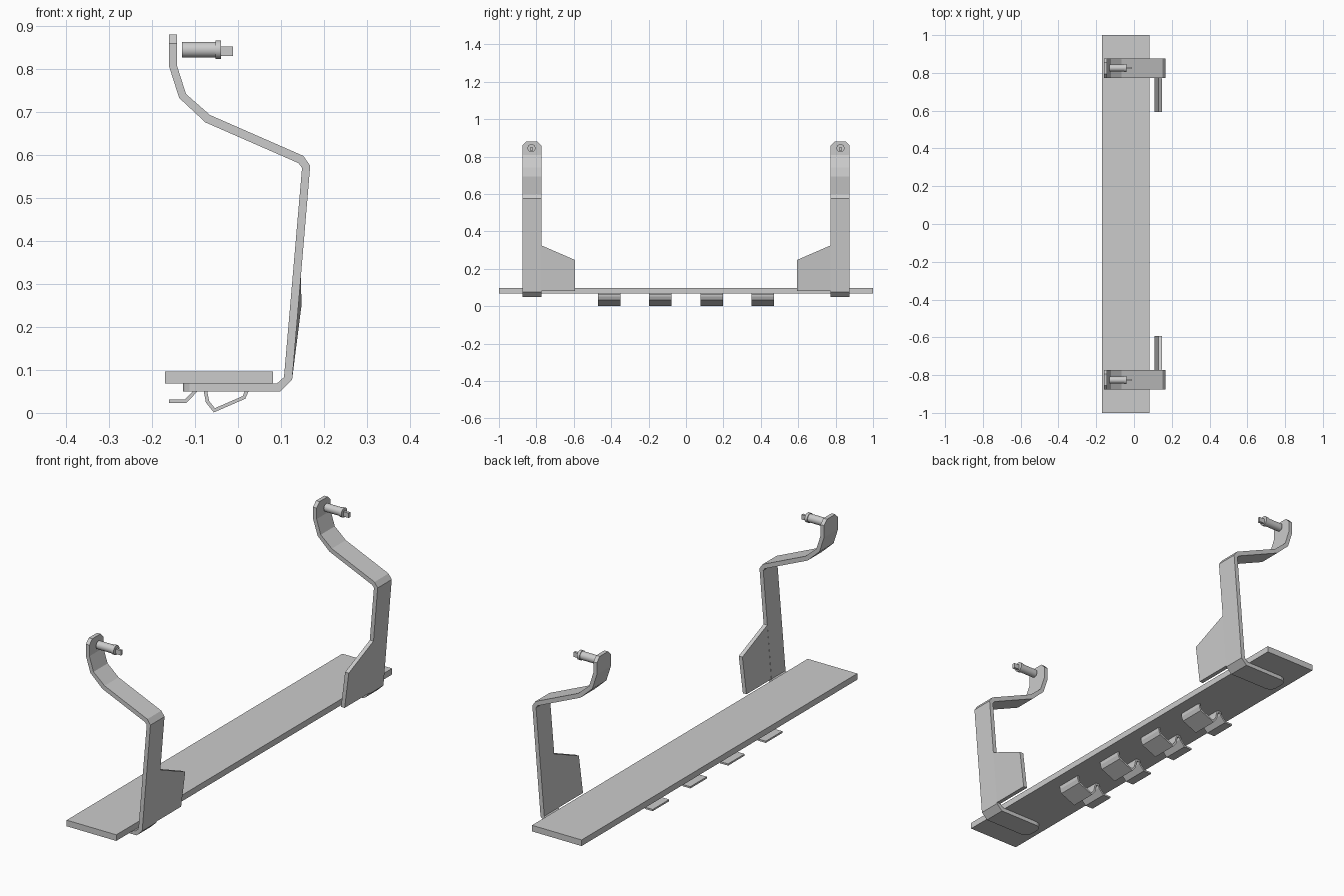
import bpy, bmesh, math
from mathutils import Vector, Matrix

if "Cube" in bpy.data.objects:
    bpy.data.objects.remove(bpy.data.objects["Cube"])


def finish(bm, name):
    bmesh.ops.recalc_face_normals(bm, faces=bm.faces[:])
    me = bpy.data.meshes.new(name)
    bm.to_mesh(me)
    bm.free()
    ob = bpy.data.objects.new(name, me)
    bpy.context.collection.objects.link(ob)
    return ob


def extrude_xz(outline, y0, y1):
    """Closed (x, z) outline swept from y0 to y1."""
    bm = bmesh.new()
    face = bm.faces.new([bm.verts.new((x, y0, z)) for x, z in outline])
    ext = bmesh.ops.extrude_face_region(bm, geom=[face])
    bmesh.ops.translate(bm, vec=(0, y1 - y0, 0),
                        verts=[g for g in ext["geom"] if isinstance(g, bmesh.types.BMVert)])
    return bm


def ribbon(points, t):
    """Outline of a bent strip of thickness t with mitred corners."""
    p = [Vector(q) for q in points]
    left, right = [], []
    for i, q in enumerate(p):
        a = (q - p[i - 1]).normalized() if i else (p[1] - p[0]).normalized()
        b = (p[i + 1] - q).normalized() if i < len(p) - 1 else a
        m = Vector((-(a + b).y, (a + b).x)).normalized()
        d = m * (t / 2) / max(0.5, m.dot(Vector((-a.y, a.x))))
        left.append(q + d)
        right.append(q - d)
    return [tuple(v) for v in left + right[::-1]]


def bevel_tip(bm, test, axis, width, segs):
    edges = [e for e in bm.edges
             if all(test(v.co) for v in e.verts)
             and abs((e.verts[0].co - e.verts[1].co).normalized()[axis]) > 0.99]
    bmesh.ops.bevel(bm, geom=edges, offset=width, segments=segs, profile=0.5, affect='EDGES')


# Board
finish(extrude_xz([(-0.17, 0.068), (0.082, 0.068), (0.082, 0.096), (-0.17, 0.096)], -1, 1), "board")

STRAP = [(-0.128, 0.05), (0.098, 0.05), (0.126, 0.077), (0.168, 0.575), (0.152, 0.598),
         (-0.065, 0.693), (-0.121, 0.742), (-0.142, 0.808), (-0.142, 0.88),
         (-0.16, 0.88), (-0.16, 0.805), (-0.137, 0.733), (-0.076, 0.676),
         (0.141, 0.581), (0.149, 0.57), (0.107, 0.083), (0.09, 0.068), (-0.128, 0.068)]

for s, side in ((-1, "front"), (1, "back")):
    # Bent hanger strap with clipped tips
    bm = extrude_xz(STRAP, s * 0.773, s * 0.875)
    bevel_tip(bm, lambda c: c.z > 0.87, 0, 0.021, 1)
    bevel_tip(bm, lambda c: c.x < -0.12 and c.z < 0.1, 2, 0.03, 3)
    finish(bm, side + "_strap")

    # Gusset plate, leaning slightly outwards at its free end
    bm = bmesh.new()
    rings = []
    for inner in (0, 1):
        ring = []
        for y, z, lean in ((0.773, 0.082, 0), (0.593, 0.082, 0), (0.593, 0.247, 0.007), (0.773, 0.325, 0)):
            x = 0.126 + (z - 0.077) * 0.0843 + lean - 0.0185 * inner
            ring.append(bm.verts.new((x, s * y, z)))
        rings.append(ring)
        bm.faces.new(ring)
    for i in range(4):
        j = (i + 1) % 4
        bm.faces.new((rings[0][i], rings[0][j], rings[1][j], rings[1][i]))
    finish(bm, side + "_gusset")

    # Pin: barrel, collar and flat tab
    bm = bmesh.new()
    for x0, x1, r in ((-0.13, -0.05, 0.0185), (-0.052, -0.039, 0.0215)):
        m = Matrix.Translation(((x0 + x1) / 2, s * 0.826, 0.845)) @ Matrix.Rotation(math.pi / 2, 4, 'Y')
        bmesh.ops.create_cone(bm, cap_ends=True, segments=24, radius1=r, radius2=r, depth=x1 - x0, matrix=m)
    m = Matrix.Translation((-0.026, s * 0.826, 0.841)) @ Matrix.Diagonal((0.028, 0.012, 0.022, 1))
    bmesh.ops.create_cube(bm, size=1, matrix=m)
    ob = finish(bm, side + "_pin")
    bpy.ops.object.select_all(action='DESELECT')
    ob.select_set(True)
    bpy.context.view_layer.objects.active = ob
    bpy.ops.object.shade_smooth_by_angle(angle=math.radians(35))

# Spring clips under the board
CLIP = [(-0.16, 0.027), (-0.122, 0.027), (-0.098, 0.052), (-0.094, 0.0645), (-0.081, 0.0645),
        (-0.076, 0.052), (-0.071, 0.026), (-0.055, 0.006), (0.014, 0.036), (0.021, 0.052), (0.022, 0.066)]
for i, y in enumerate((-0.41, -0.137, 0.137, 0.41)):
    finish(extrude_xz(ribbon(CLIP, 0.008), y - 0.06, y + 0.06), "spring_clip_%d" % (i + 1))
